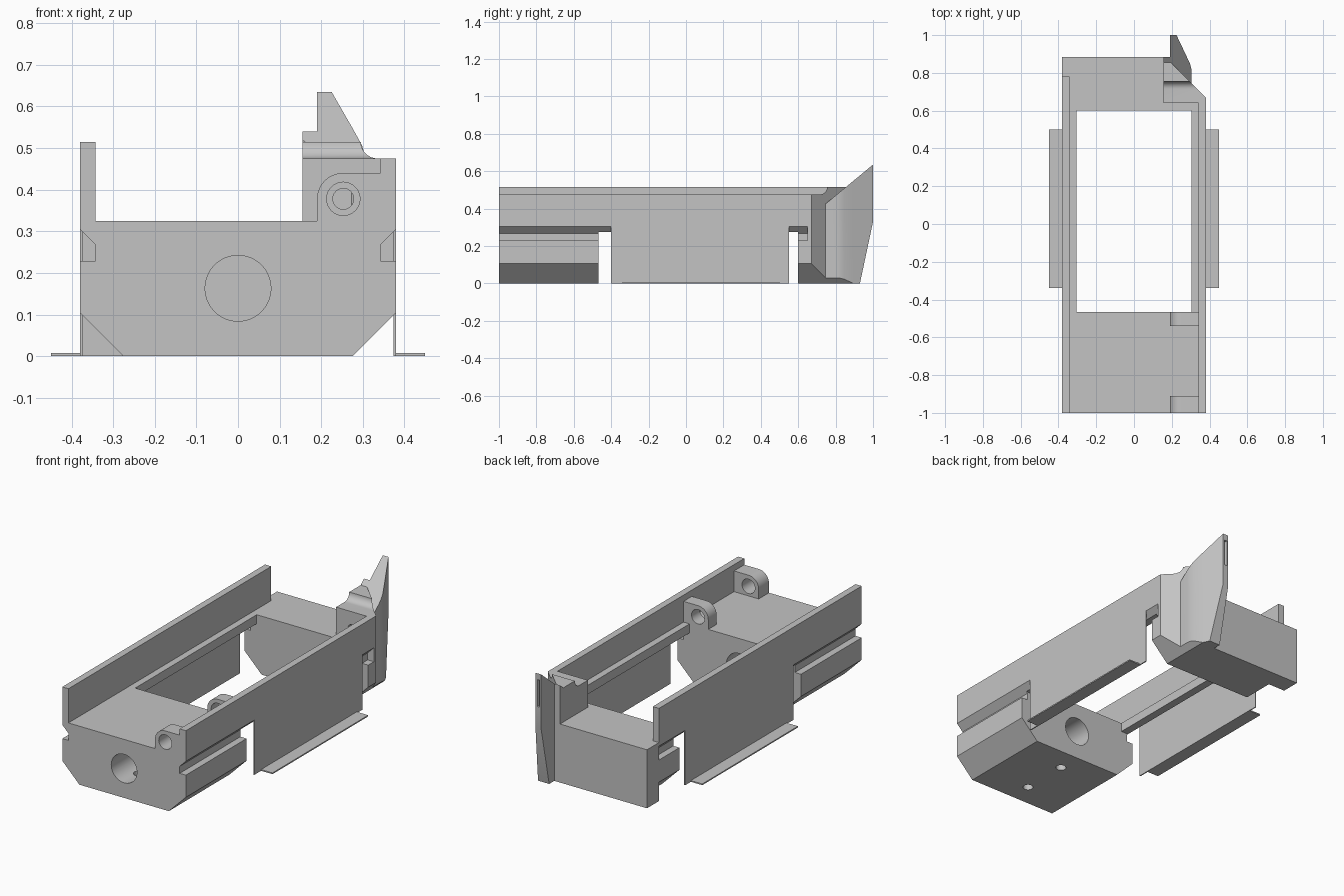
import bpy, bmesh, math
from mathutils import Vector

if "Cube" in bpy.data.objects:
    bpy.data.objects.remove(bpy.data.objects["Cube"])

grey = bpy.data.materials.new("plain grey")
grey.diffuse_color = (0.55, 0.55, 0.55, 1)
grey.use_nodes = True
grey.node_tree.nodes["Principled BSDF"].inputs["Base Color"].default_value = grey.diffuse_color


def prism(name, pts, axis, lo, hi, clips=()):
    """Extrude a 2D profile along an axis, then trim it with (point, normal) planes."""
    place = {'X': lambda a, b, t: (t, a, b),
             'Y': lambda a, b, t: (a, t, b),
             'Z': lambda a, b, t: (a, b, t)}[axis]
    bm = bmesh.new()
    face = bm.faces.new([bm.verts.new(place(a, b, lo)) for a, b in pts])
    ext = bmesh.ops.extrude_face_region(bm, geom=[face])
    step = Vector(place(0, 0, hi - lo))
    bmesh.ops.translate(bm, vec=step, verts=[v for v in ext['geom'] if isinstance(v, bmesh.types.BMVert)])
    for co, no in clips:
        bmesh.ops.bisect_plane(bm, geom=bm.verts[:] + bm.edges[:] + bm.faces[:],
                               plane_co=co, plane_no=no, clear_outer=True)
        edges = [e for e in bm.edges if e.is_boundary]
        if edges:
            bmesh.ops.contextual_create(bm, geom=edges)
    bmesh.ops.recalc_face_normals(bm, faces=bm.faces[:])
    me = bpy.data.meshes.new(name)
    bm.to_mesh(me)
    bm.free()
    me.materials.append(grey)
    ob = bpy.data.objects.new(name, me)
    bpy.context.collection.objects.link(ob)
    return ob


def circle(a, b, r, n=40):
    return [(a + r * math.cos(2 * math.pi * i / n), b + r * math.sin(2 * math.pi * i / n)) for i in range(n)]


def cut(ob, pts, axis, lo, hi):
    tool = prism("cutter", pts, axis, lo, hi)
    mod = ob.modifiers.new("cut", 'BOOLEAN')
    mod.operation = 'DIFFERENCE'
    mod.solver = 'EXACT'
    mod.object = tool
    bpy.context.view_layer.objects.active = ob
    bpy.ops.object.modifier_apply(modifier=mod.name)
    bpy.data.objects.remove(tool)


def mirror(pts):
    return [(-a, b) for a, b in reversed(pts)]


# Half sections (x, z) running from the bottom up to the floor
def grooved(h):
    return [(.275, 0), (.38, .105), (.38, .228), (.342, .228), (.342, .267),
            (.38, .305), (.38, h), (.342, h), (.342, .325)]


plain_right = [(.275, 0), (.38, .105), (.38, .475), (.342, .475), (.342, .325)]
plain_left = [(-.38, .325), (-.38, 0)]
corner = [((.38, .67, 0), (1, 1, 0))]      # angled rear right corner

# Front block with bore and screw holes
front = prism("front_block", grooved(.475) + mirror(grooved(.515)), 'Y', -1, -.467)
cut(front, circle(0, .163, .079, 64), 'Y', -1.1, -.3)
for y in (-.87, -.6):
    cut(front, circle(0, y, .027, 24), 'Z', -.1, .15)

# Rear block, in three steps along its length
prism("rear_block_inner", grooved(.475) + mirror(grooved(.515)), 'Y', .6, .65)
prism("rear_block_middle", plain_right + mirror(grooved(.515)), 'Y', .65, .78, corner)
prism("rear_block_end", plain_right + plain_left, 'Y', .78, .885, corner)

# Side rails, thin skirts and foot flanges
for side, s, h in (("right", 1, .475), ("left", -1, .515)):
    def sec(pts):
        return [(s * a, b) for a, b in pts]
    prism(side + "_rail", sec([(.305, .275), (.35, .275), (.38, .305), (.38, h),
                               (.342, h), (.342, .325), (.305, .325)]), 'Y', -.467, .6)
    prism(side + "_skirt", sec([(.374, 0), (.38, 0), (.38, .305), (.374, .299)]), 'Y', -.4, .55)
    prism(side + "_flange", sec([(.38, 0), (.45, 0), (.45, .007), (.38, .007)]), 'Y', -.34, .5)

# Pin lugs beside the right wall
arc = [(.252 - .062 * math.cos(t), .378 + .062 * math.sin(t))
       for t in [i * math.pi / 20 for i in range(11)]]
for name, lo, hi in (("front_lug", -1, -.91), ("inner_lug", -.54, -.467)):
    lug = prism(name, [(.342, .325), (.19, .325)] + arc + [(.342, .44)], 'Y', lo, hi)
    cut(lug, circle(.253, .378, .04), 'Y', lo - .1, hi + .1)

# Rear tower with a concave step on top
fillet = [(.715 + .04 * math.sin(t), .515 - .04 * math.cos(t))
          for t in [i * math.pi / 16 for i in range(9)]]
tower = prism("rear_tower", [(.64, .325), (.64, .475)] + fillet + [(.885, .515), (.885, .325)],
              'X', .155, .342, corner)
cut(tower, circle(.253, .378, .025), 'Y', .5, .77)

# Pointed rear fin
fin = prism("rear_fin", [(.155, .86), (.155, .885), (.19, .885), (.19, 1), (.225, 1),
                         (.275, .895), (.298, .845), (.304, .82), (.305, .8), (.305, .745)],
            'Z', 0, .7,
            [((0, .74, .42), (0, -.827, 1)),
             ((0, .93, 0), (0, .33, -.07)),
             ((.275, 0, 0), (1, 0, -1))])
cut(fin, [(.199, .45), (.214, .45), (.214, .6), (.199, .6)], 'Y', .97, 1.1)

# Smooth the curved faces and keep hard edges
bpy.ops.object.select_all(action='SELECT')
bpy.context.view_layer.objects.active = front
bpy.ops.object.shade_smooth_by_angle(angle=math.radians(25))
